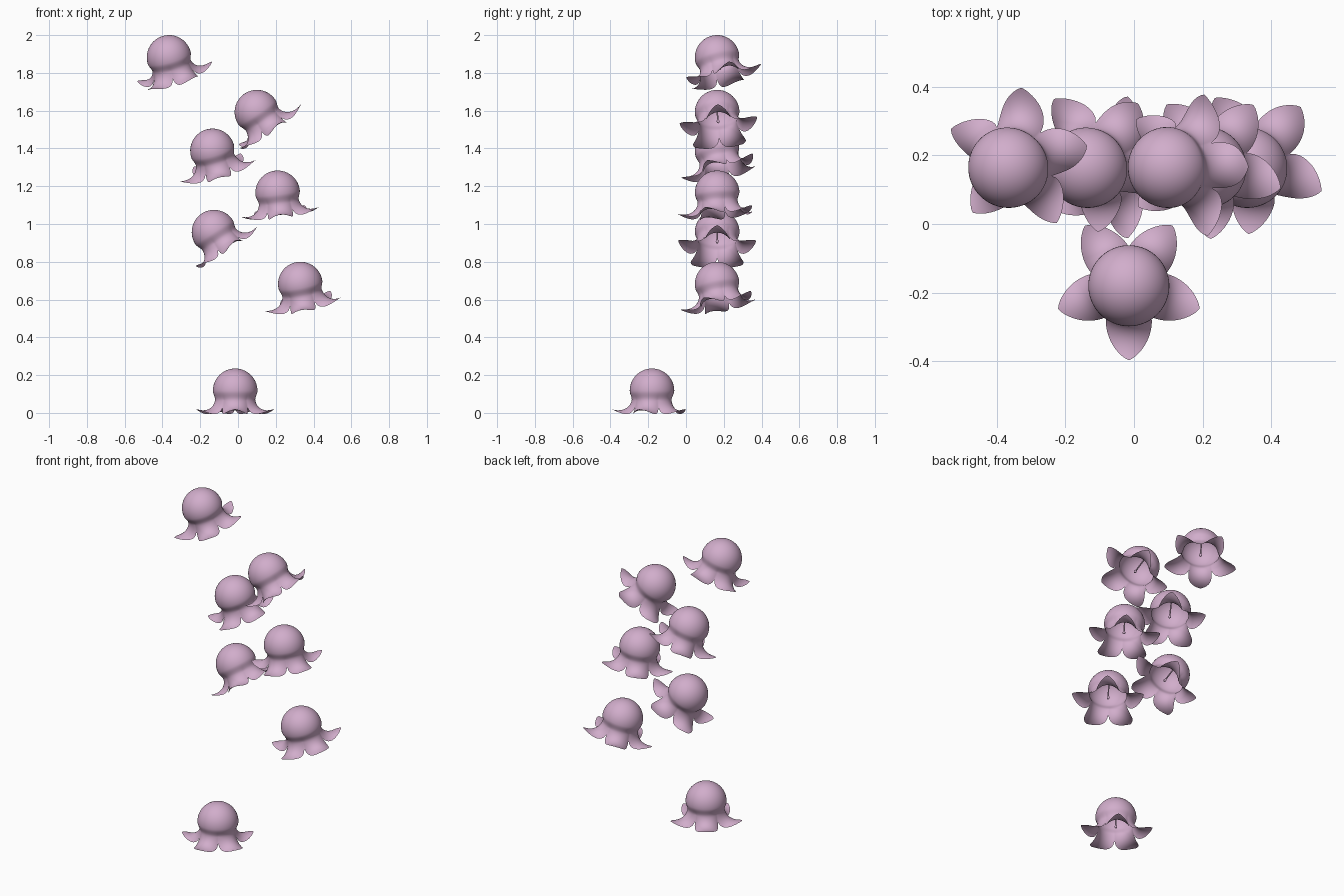
import bpy, bmesh
from math import sin, cos, pi, radians
from mathutils import Matrix, Vector

if "Cube" in bpy.data.objects:
    bpy.data.objects.remove(bpy.data.objects["Cube"])

pink = bpy.data.materials.new("petal_pink")
pink.use_nodes = True
COLOUR = (0.64, 0.42, 0.60, 1)
pink.diffuse_color = COLOUR
pink.node_tree.nodes["Principled BSDF"].inputs["Base Color"].default_value = COLOUR

PETALS, PER_PETAL = 5, 24
SEGMENTS = PETALS * PER_PETAL
RADIUS = 0.118          # dome radius; mesh origin is the dome centre
SKIRT = 0.047           # height of the straight wall under the dome


def lathe_mesh(name, rings):
    """Skin a list of closed rings, capping the first with its apex point."""
    bm = bmesh.new()
    apex = bm.verts.new(rings[0])
    loops = [[bm.verts.new(p) for p in ring] for ring in rings[1:]]
    n = len(loops[0])
    for i in range(n):
        j = (i + 1) % n
        bm.faces.new((apex, loops[0][i], loops[0][j]))
        for a, b in zip(loops, loops[1:]):
            bm.faces.new((a[i], b[i], b[j], a[j]))
    for face in bm.faces:
        face.smooth = True
    mesh = bpy.data.meshes.new(name)
    bm.to_mesh(mesh)
    bm.free()
    mesh.materials.append(pink)
    return mesh


def ring(shape):
    """Ring of points; shape(u) gives radius and z, u = 0 mid petal, 1 at a notch."""
    points = []
    for i in range(SEGMENTS):
        u = abs((i + PER_PETAL / 2) % PER_PETAL - PER_PETAL / 2) / (PER_PETAL / 2)
        r, z = shape(u)
        a = 2 * pi * i / SEGMENTS
        points.append((r * cos(a), r * sin(a), z))
    return points


def wall(t):
    # narrowing wall with soft grooves between the petals
    return lambda u: ((0.1125 + 0.0055 * cos(pi * t)) * (1 - 0.04 * t * t * u * u),
                      -SKIRT * t)


def lip(t):
    # flaring petals with drooping sides and a slightly raised tip
    def shape(u):
        reach = 0.2 + 0.8 * (1 - u ** 1.2) ** 0.8
        s = t * reach
        r = (0.107 + 0.11 * s ** 1.5) * (1 - 0.04 * u * u)
        z = -SKIRT - 0.15 * s + 0.1 * s * s - 0.09 * s * u * u
        return r, z
    return shape


def dome(t):
    a = t * pi / 2
    return lambda u: (RADIUS * sin(a), RADIUS * cos(a))


# Bell with petals
rings = [(0, 0, RADIUS)]
rings += [ring(dome(k / 14)) for k in range(1, 15)]
rings += [ring(wall(k / 6)) for k in range(1, 7)]
rings += [ring(lip(k / 14)) for k in range(1, 15)]
bell_mesh = lathe_mesh("bell", rings)

# Pistil: thin stalk with a rounded end
stalk = [(0.004, 0.1), (0.004, -0.045), (0.007, -0.055),
         (0.008, -0.062), (0.005, -0.068), (0.0005, -0.07)]
pistil_mesh = lathe_mesh("pistil", [(0, 0, 0.11)] + [
    [(r * cos(pi * i / 6), r * sin(pi * i / 6), z) for i in range(12)]
    for r, z in stalk])

# Flowers: dome centre, slope of the rim along x and y, spin in degrees
flowers = [
    ((-0.015, -0.18, 0.117), (0, 0), -18),
    ((0.33, 0.165, 0.682), (0.2, 0.19), 49),
    ((-0.127, 0.165, 0.957), (0.65, 0), 0),
    ((0.21, 0.165, 1.165), (0.13, 0.08), -18),
    ((-0.135, 0.165, 1.387), (0.3, 0.25), 53),
    ((0.1, 0.165, 1.592), (0.68, 0.1), 0),
    ((-0.365, 0.165, 1.882), (0.29, 0.25), 13),
]
for number, (centre, (ax, ay), spin) in enumerate(flowers, 1):
    tilt = Vector((0, 0, 1)).rotation_difference(Vector((-ax, -ay, 1)).normalized())
    place = (Matrix.Translation(centre) @ tilt.to_matrix().to_4x4()
             @ Matrix.Rotation(radians(spin), 4, "Z"))
    for part, mesh in (("flower_bell", bell_mesh), ("flower_pistil", pistil_mesh)):
        obj = bpy.data.objects.new(f"{part}_{number}", mesh)
        obj.matrix_world = place
        bpy.context.collection.objects.link(obj)
